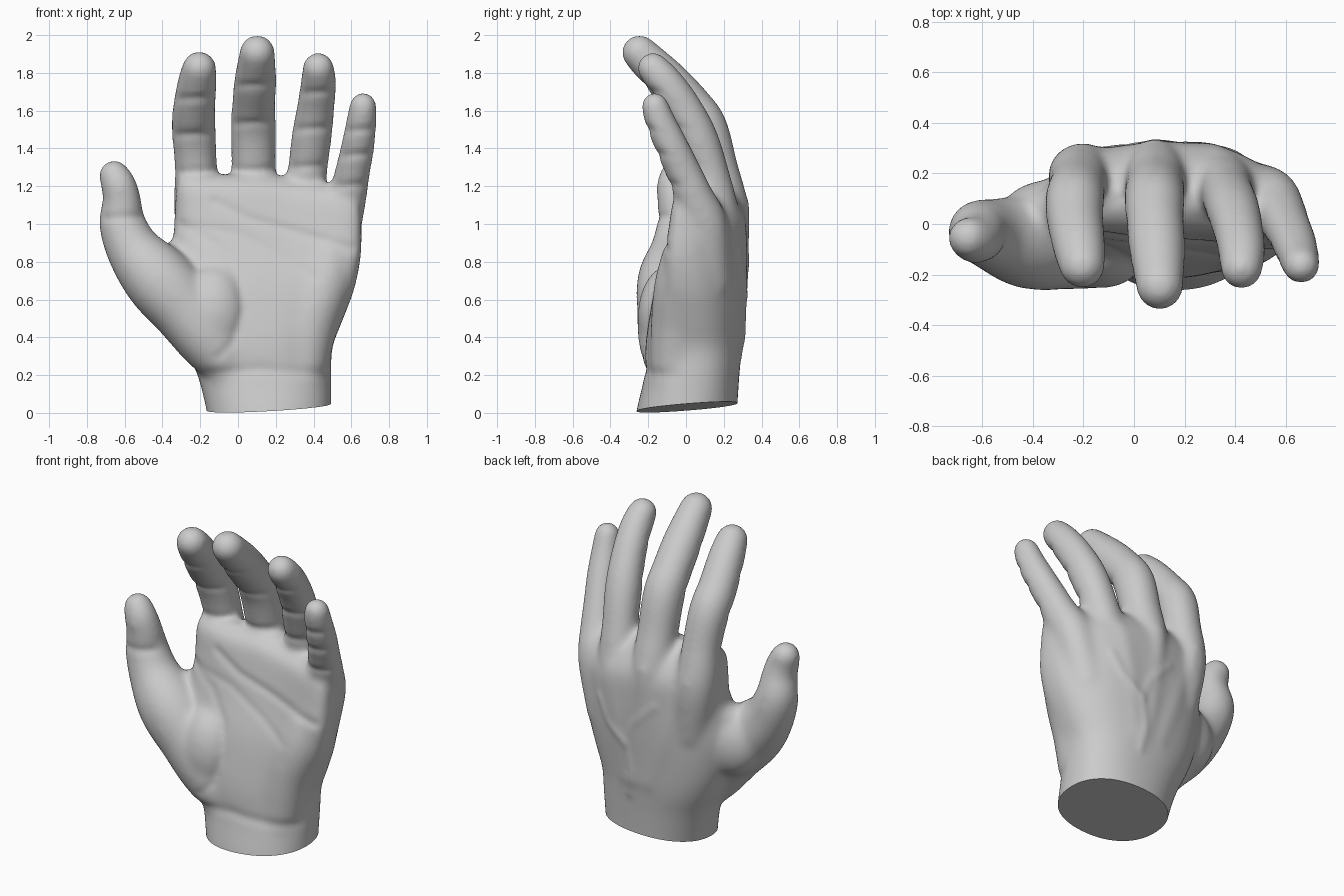
import bpy, bmesh, math
from mathutils import Vector, Matrix

if "Cube" in bpy.data.objects:
    bpy.data.objects.remove(bpy.data.objects["Cube"])


def spline(pts, steps):
    """Catmull-Rom through tuples of any length."""
    p = [pts[0]] + list(pts) + [pts[-1]]
    out = []
    for i in range(1, len(p) - 2):
        for s in range(steps):
            t = s / steps
            out.append([0.5 * (2 * b + (c - a) * t + (2 * a - 5 * b + 4 * c - d) * t * t
                               + (3 * b - a - 3 * c + d) * t ** 3)
                        for a, b, c, d in zip(*p[i - 1:i + 3])])
    return out + [list(pts[-1])]


def sweep(bm, pts):
    """Rounded limb: spheres swept along a path of (x, y, z, radius)."""
    for x, y, z, r in spline(pts, 7):
        bmesh.ops.create_icosphere(bm, subdivisions=3, radius=r,
                                   matrix=Matrix.Translation((x, y, z)))


def blob(bm, centre, radii):
    """Fleshy pad as an ellipsoid."""
    bmesh.ops.create_icosphere(bm, subdivisions=4, radius=1,
                               matrix=Matrix.Translation(centre) @ Matrix.Diagonal((*radii, 1)))


def loft(bm, sections, n=48):
    """Palm body from (z, left, right, front, back) rounded sections."""
    rings = []
    for z, xl, xr, yf, yb in spline(sections, 4):
        e = 2 / (2.2 + 0.5 * max(0, min(1, z)))
        bend = max(0, min(1, (z - 0.3) / 0.6))
        ring = []
        for i in range(n):
            a = 2 * math.pi * i / n
            c, s = math.cos(a), math.sin(a)
            x = (xl + xr) / 2 + (xr - xl) / 2 * math.copysign(abs(c) ** e, c)
            y = (yf + yb) / 2 + (yb - yf) / 2 * math.copysign(abs(s) ** e, s)
            y -= bend * (x - 0.2) ** 2 * (0.65 if x > 0.2 else 0.1)
            ring.append(bm.verts.new((x, y, z - 0.16 * bend * max(0, x - 0.15))))
        rings.append(ring)
    for a, b in zip(rings, rings[1:]):
        for i in range(n):
            j = (i + 1) % n
            bm.faces.new((a[i], a[j], b[j], b[i]))
    bm.faces.new(rings[0][::-1])
    bm.faces.new(rings[-1])


bm = bmesh.new()

# palm and wrist
loft(bm, [(-0.12, -.15, .495, -.275, .265), (0.0, -.165, .495, -.265, .27), (0.2, -.215, .495, -.22, .283),
          (0.35, -.285, .5, -.215, .297), (0.5, -.34, .55, -.195, .307), (0.7, -.37, .615, -.155, .32),
          (0.9, -.345, .65, -.09, .325), (1.06, -.335, .655, -.055, .315), (1.17, -.33, .645, -.03, .255),
          (1.22, -.32, .61, .0, .2), (1.265, -.3, .56, .06, .14)])

# heel of the palm, below the little finger
sweep(bm, [(.32, -.05, .15, .14), (.37, -.035, .45, .155), (.46, -.015, .7, .15), (.51, .045, .95, .13)])

# thumb with its fleshy base
sweep(bm, [(0, -.08, .2, .12), (-.14, -.08, .38, .172), (-.28, -.08, .55, .182), (-.415, -.072, .7, .187),
           (-.545, -.045, .85, .148), (-.612, -.03, 1.0, .125), (-.614, -.05, 1.12, .104),
           (-.63, -.062, 1.2, .096), (-.655, -.055, 1.257, .084)])
blob(bm, (-.13, -.07, .52), (.2, .185, .27))

# web between thumb and index finger
blob(bm, (-.33, .035, .67), (.2, .14, .21))
sweep(bm, [(-.5, -.04, .78, .1), (-.38, .015, .79, .095), (-.27, .08, .85, .1)])

# index, middle, ring and little fingers
sweep(bm, [(-.17, .175, .75, .12), (-.215, .195, 1.05, .124), (-.222, .155, 1.3, .115), (-.234, .1, 1.49, .119),
           (-.234, .02, 1.6, .115), (-.217, -.09, 1.74, .107), (-.205, -.165, 1.825, .093)])
sweep(bm, [(.085, .195, .75, .12), (.082, .21, 1.07, .122), (.083, .157, 1.3, .12), (.082, .1, 1.51, .122),
           (.083, .02, 1.63, .117), (.092, -.1, 1.76, .114), (.102, -.247, 1.908, .096)])
sweep(bm, [(.3, .18, .75, .12), (.345, .165, 1.03, .122), (.367, .122, 1.27, .108), (.39, .06, 1.46, .109),
           (.412, -.02, 1.62, .102), (.426, -.11, 1.75, .096), (.425, -.175, 1.825, .086)])
sweep(bm, [(.45, .12, .7, .13), (.53, .105, .98, .122), (.578, .045, 1.14, .105), (.605, -.01, 1.27, .096),
           (.634, -.075, 1.41, .091), (.653, -.135, 1.54, .083), (.662, -.165, 1.625, .075)])

mesh = bpy.data.meshes.new("hand")
bm.to_mesh(mesh)
bm.free()
hand = bpy.data.objects.new("hand", mesh)
bpy.context.collection.objects.link(hand)

# fuse the parts into one skin
remesh = hand.modifiers.new("fuse", 'REMESH')
remesh.mode = 'VOXEL'
remesh.voxel_size = 0.012
smooth = hand.modifiers.new("soften", 'SMOOTH')
smooth.factor = 0.5
smooth.iterations = 45
graph = bpy.context.evaluated_depsgraph_get()
skin = bpy.data.meshes.new_from_object(hand.evaluated_get(graph))
hand.modifiers.clear()
hand.data = skin

# surface relief: (side, width, height, points in x-z); side -1 palm, +1 back
relief = [
    (-1, .025, -.006, [(-.3, .99), (-.12, .9), (.0, .74), (.03, .55), (-.02, .38), (-.1, .3)]),
    (-1, .025, -.005, [(-.3, 1.0), (0, .95), (.25, .82), (.4, .72)]),
    (-1, .025, -.009, [(-.12, 1.12), (.05, 1.03), (.3, .96), (.6, .87)]),
    (-1, .03, -.008, [(-.2, .2), (.1, .23), (.5, .2)]),
    (1, .05, .006, [(-.2, 1.1), (-.08, .75), (.05, .4)]),
    (1, .05, .008, [(.08, 1.1), (.1, .75), (.15, .4)]),
    (1, .05, .006, [(.34, 1.05), (.28, .75), (.22, .4)]),
    (1, .025, .007, [(.4, .85), (.33, .72), (.2, .62), (.17, .45), (.19, .3)]),
    (1, .025, .005, [(0, .9), (.15, .75), (.2, .62)]),
]
# finger creases on the palm side
for x, half, zs in [(-.225, .13, (1.27, 1.47, 1.66)), (.085, .13, (1.28, 1.53, 1.73)),
                    (.4, .1, (1.3, 1.5, 1.69)), (.62, .08, (1.2, 1.36, 1.49)), (-.6, .1, (1.03,))]:
    for z in zs:
        relief.append((-1, .022, -.009, [(x - half, z), (x + half, z + .01)]))

lines = [(side, w, h, [Vector(p) for p in pts]) for side, w, h, pts in relief]
bm = bmesh.new()
bm.from_mesh(skin)
bm.normal_update()
for v in bm.verts:
    p, ny, total = Vector((v.co.x, v.co.z)), v.normal.y, 0
    for side, w, h, pts in lines:
        if ny * side < 0.15:
            continue
        best = 9
        for a, b in zip(pts, pts[1:]):
            ab = b - a
            t = max(0, min(1, (p - a).dot(ab) / ab.length_squared))
            best = min(best, (p - a - ab * t).length)
        if best < 2.5 * w:
            total += h * math.exp(-(best / w) ** 2) * min(1, (abs(ny) - 0.15) * 2)
    v.co += v.normal * total
for _ in range(4):
    bmesh.ops.smooth_vert(bm, verts=bm.verts[:], factor=0.5, use_axis_x=True, use_axis_y=True, use_axis_z=True)

# slanted flat cut at the wrist
bmesh.ops.bisect_plane(bm, geom=bm.verts[:] + bm.edges[:] + bm.faces[:], plane_co=(.16, 0, .03),
                       plane_no=(-.055, -.08, 1), clear_inner=True)
bmesh.ops.holes_fill(bm, edges=[e for e in bm.edges if e.is_boundary], sides=0)
bmesh.ops.recalc_face_normals(bm, faces=bm.faces[:])
bm.to_mesh(skin)
bm.free()

bpy.context.view_layer.objects.active = hand
hand.select_set(True)
bpy.ops.object.shade_smooth_by_angle(angle=math.radians(40))
